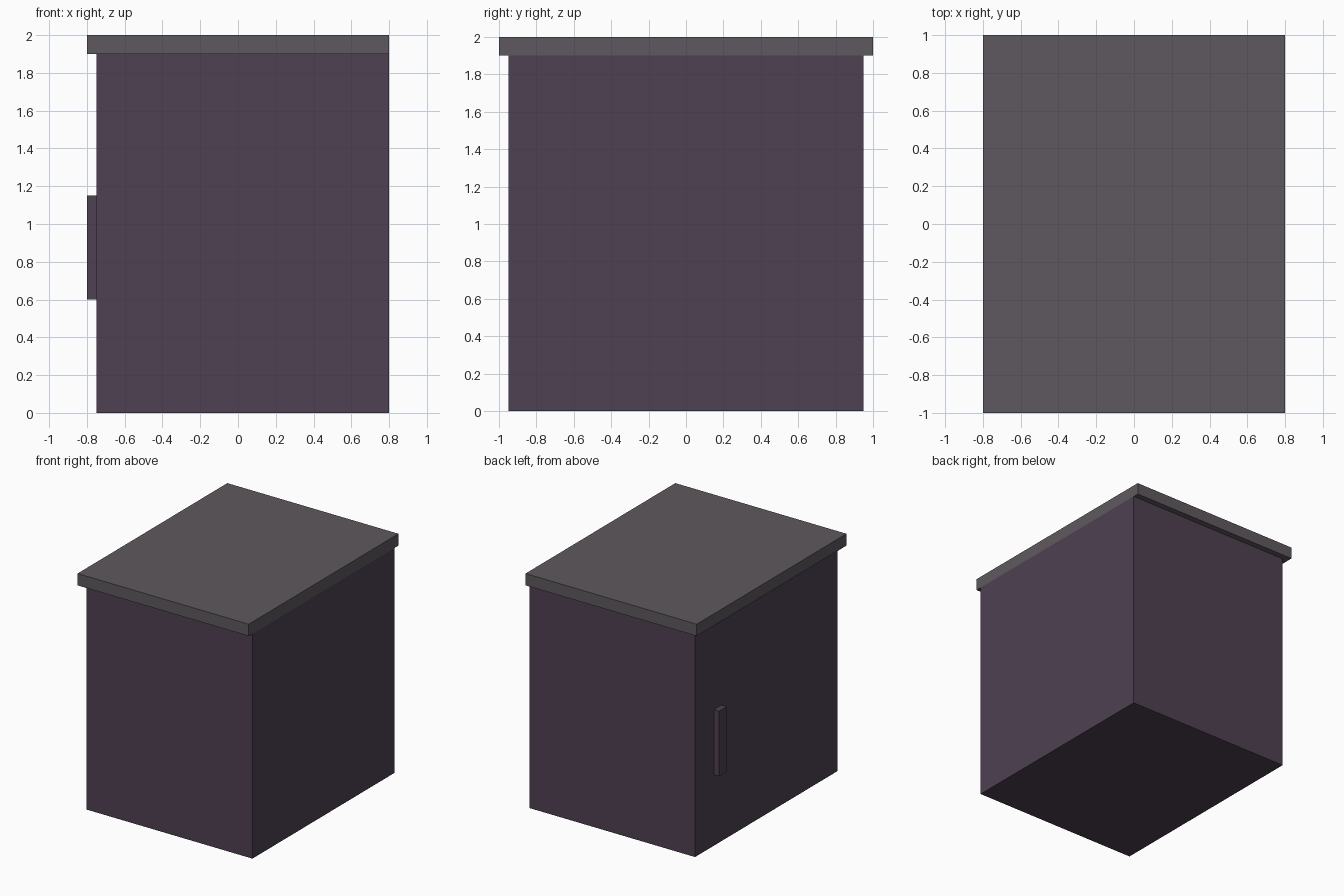
import bpy
import bmesh
from mathutils import Vector

if "Cube" in bpy.data.objects:
    bpy.data.objects.remove(bpy.data.objects["Cube"])


def srgb(r, g, b):
    def lin(c):
        c /= 255
        return c / 12.92 if c <= 0.04045 else ((c + 0.055) / 1.055) ** 2.4
    return (lin(r), lin(g), lin(b), 1.0)


def material(name, colour):
    mat = bpy.data.materials.new(name)
    mat.diffuse_color = colour
    mat.use_nodes = True
    mat.node_tree.nodes["Principled BSDF"].inputs["Base Color"].default_value = mat.diffuse_color
    return mat


def box(name, low, high, mat):
    """Axis-aligned box between two corners."""
    low, high = Vector(low), Vector(high)
    bm = bmesh.new()
    bmesh.ops.create_cube(bm, size=1.0)
    bmesh.ops.scale(bm, vec=high - low, verts=bm.verts)
    bmesh.ops.translate(bm, vec=(low + high) / 2, verts=bm.verts)
    mesh = bpy.data.meshes.new(name)
    bm.to_mesh(mesh)
    bm.free()
    mesh.materials.append(mat)
    obj = bpy.data.objects.new(name, mesh)
    bpy.context.collection.objects.link(obj)
    return obj


purple = material("dark purple", srgb(78, 65, 81))
grey = material("warm grey", srgb(95, 89, 94))

# Cabinet body, flush with the worktop on the right side
box("cabinet_body", (-0.75, -0.95, 0), (0.8, 0.95, 1.9), purple)
# Worktop overhanging the other three sides
box("worktop", (-0.8, -1, 1.9), (0.8, 1, 2), grey)
# Vertical door handle on the left side
box("door_handle", (-0.8, 0.6, 0.6), (-0.75, 0.7, 1.15), purple)
